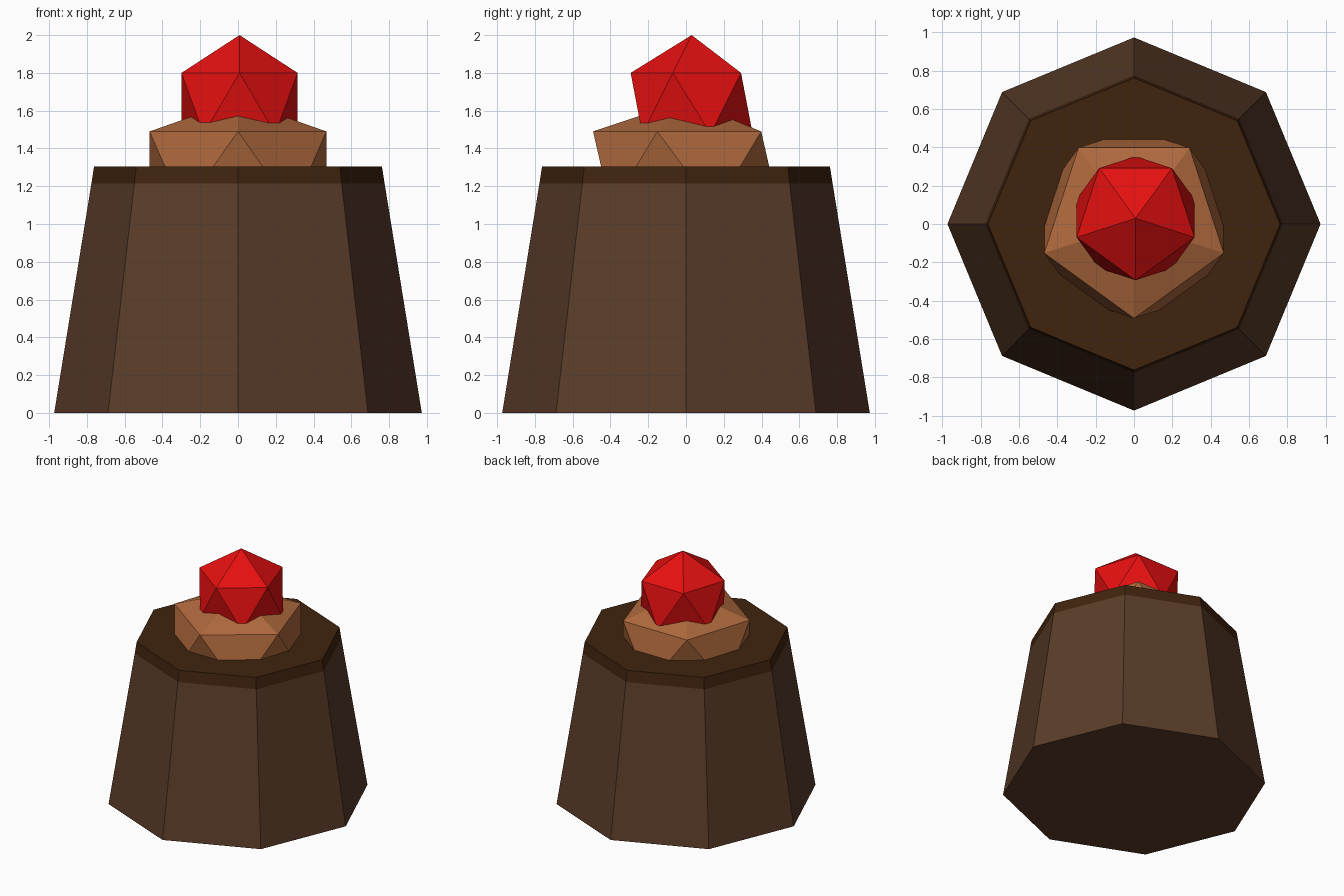
import bpy, bmesh, math

if "Cube" in bpy.data.objects:
    bpy.data.objects.remove(bpy.data.objects["Cube"])


def material(name, rgb):
    m = bpy.data.materials.new(name)
    m.diffuse_color = (*rgb, 1)
    m.use_nodes = True
    m.node_tree.nodes["Principled BSDF"].inputs["Base Color"].default_value = m.diffuse_color
    return m


def finish(name, bm, mats):
    bmesh.ops.recalc_face_normals(bm, faces=bm.faces)
    me = bpy.data.meshes.new(name)
    bm.to_mesh(me)
    bm.free()
    for m in mats:
        me.materials.append(m)
    ob = bpy.data.objects.new(name, me)
    bpy.context.collection.objects.link(ob)
    return ob


def ring(bm, n, r, z, start, cx=0, cy=0):
    return [bm.verts.new((cx + r * math.cos(start + math.tau * i / n),
                          cy + r * math.sin(start + math.tau * i / n), z))
            for i in range(n)]


# Tapered eight-sided body with a darker rim and top
def tapered_body(name, profile, mats, split_z):
    bm = bmesh.new()
    n = 8
    rings = [ring(bm, n, r, z, 0) for r, z in profile]
    for a, b in zip(rings, rings[1:]):
        for i in range(n):
            j = (i + 1) % n
            bm.faces.new((a[i], a[j], b[j], b[i]))
    bm.faces.new(rings[0])
    bm.faces.new(rings[-1])
    for f in bm.faces:
        f.material_index = int(f.calc_center_median().z > split_z)
    return finish(name, bm, mats)


# Twenty-sided ball: top point, two staggered rings of five, bottom point
def faceted_ball(name, cx, cy, r, heights, mat):
    bm = bmesh.new()
    z_top, z_up, z_low, z_bot = heights
    up = ring(bm, 5, r, z_up, -math.pi / 2, cx, cy)
    low = ring(bm, 5, r, z_low, -math.pi / 2 + math.pi / 5, cx, cy)
    top = bm.verts.new((cx, cy, z_top))
    bot = bm.verts.new((cx, cy, z_bot))
    for i in range(5):
        j = (i + 1) % 5
        bm.faces.new((top, up[i], up[j]))
        bm.faces.new((up[i], low[i], up[j]))
        bm.faces.new((low[i], low[j], up[j]))
        bm.faces.new((bot, low[j], low[i]))
    return finish(name, bm, [mat])


brown = material("chocolate brown", (0.102, 0.045, 0.022))
dark = material("dark chocolate", (0.052, 0.017, 0.0045))
caramel = material("caramel", (0.43, 0.142, 0.047))
red = material("cherry red", (0.79, 0.005, 0.005))

tapered_body("cake_body", [(0.973, 0), (0.776, 1.215), (0.762, 1.305)],
             [brown, dark], 1.215)
faceted_ball("cream_dollop", 0, 0, 0.492, (1.655, 1.49, 1.08, 0.92), caramel)
faceted_ball("cherry", 0.008, 0.03, 0.323, (2.0, 1.80, 1.477, 1.277), red)
